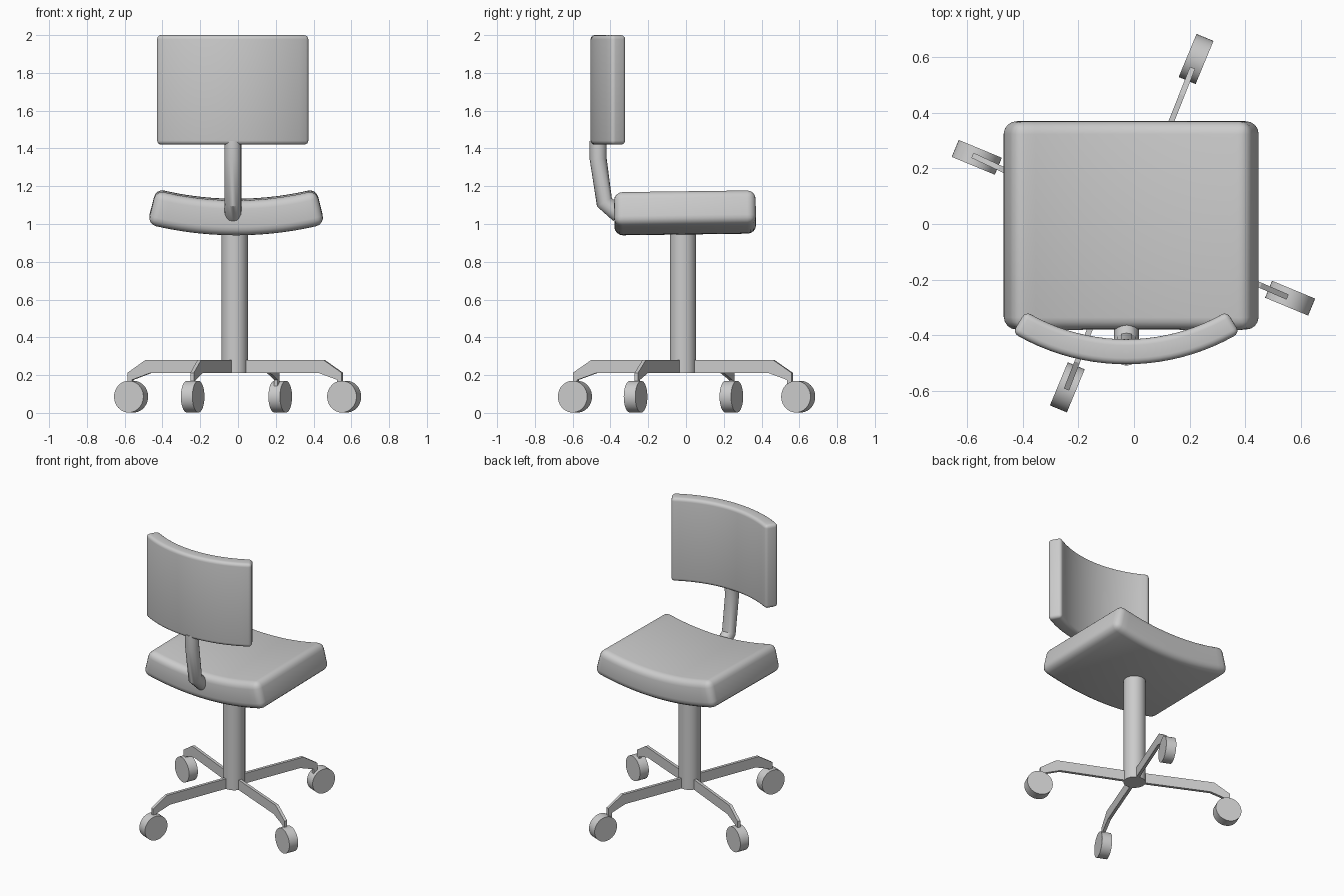
import bpy, bmesh
from math import sin, cos, pi, atan2
from mathutils import Matrix, Vector

if "Cube" in bpy.data.objects:
    bpy.data.objects.remove(bpy.data.objects["Cube"])


def finish(name, bm, smooth=True):
    bmesh.ops.recalc_face_normals(bm, faces=bm.faces[:])
    me = bpy.data.meshes.new(name)
    bm.to_mesh(me)
    bm.free()
    ob = bpy.data.objects.new(name, me)
    bpy.context.collection.objects.link(ob)
    if smooth:
        smooth_by_angle(ob)
    return ob


def smooth_by_angle(ob):
    bpy.ops.object.select_all(action='DESELECT')
    ob.select_set(True)
    bpy.context.view_layer.objects.active = ob
    bpy.ops.object.shade_smooth_by_angle(angle=0.6)


def curved_pad(name, length, depth, thick, bevel, radius, place, cuts=20):
    """Rounded slab, sliced along its length and bent around an arc."""
    bm = bmesh.new()
    bmesh.ops.create_cube(bm, size=1, matrix=Matrix.Diagonal((length, depth, thick, 1)))
    bmesh.ops.bevel(bm, geom=bm.edges[:], offset=bevel, segments=4, profile=0.5,
                    affect='EDGES')
    inner = length - 2 * bevel
    for i in range(1, cuts):
        bmesh.ops.bisect_plane(bm, geom=bm.verts[:] + bm.edges[:] + bm.faces[:],
                               plane_co=(-inner / 2 + inner * i / cuts, 0, 0),
                               plane_no=(1, 0, 0))
    for v in bm.verts:
        u, d, w = v.co
        r = radius - w
        v.co = place(r * sin(u / radius), d, radius - r * cos(u / radius))
    return finish(name, bm)


def cylinder(name, radius, depth, matrix, sides=40):
    bm = bmesh.new()
    bmesh.ops.create_cone(bm, cap_ends=True, segments=sides, radius1=radius,
                          radius2=radius, depth=depth, matrix=matrix)
    return finish(name, bm)


# Seat, curved up at both sides and tilted very slightly
tilt = Matrix.Rotation(0.013, 3, 'X')
curved_pad("seat", 0.902, 0.75, 0.185, 0.045, 1.8,
           lambda a, d, s: Vector((-0.01, -0.005, 1.037)) + tilt @ Vector((a, d, s)))

# Backrest, curved forward at both sides
curved_pad("backrest", 0.81, 0.58, 0.09, 0.022, 0.75,
           lambda a, d, s: Vector((a - 0.028, -0.46 + s, 1.71 + d)))

# Bent tube joining seat and backrest
cu = bpy.data.curves.new("back_support", 'CURVE')
cu.dimensions = '3D'
cu.bevel_depth = 0.045
cu.bevel_resolution = 6
cu.use_fill_caps = True
path = [(-0.465, 1.44), (-0.465, 1.345), (-0.432, 1.115), (-0.355, 1.05)]
sp = cu.splines.new('POLY')
sp.points.add(len(path) - 1)
for p, (y, z) in zip(sp.points, path):
    p.co = (-0.027, y, z, 1)
tube = bpy.data.objects.new("back_support", cu)
bpy.context.collection.objects.link(tube)
bpy.ops.object.select_all(action='DESELECT')
tube.select_set(True)
bpy.context.view_layer.objects.active = tube
bpy.ops.object.convert(target='MESH')
smooth_by_angle(bpy.context.view_layer.objects.active)

# Central column
hub = Vector((-0.018, -0.016, 0))
cylinder("column", 0.07, 0.76, Matrix.Translation(hub + Vector((0, 0, 0.59))))

# Four thin plate legs with a caster wheel each
profile = [(0, 0.21), (0, 0.28), (0.517, 0.28), (0.622, 0.212), (0.622, 0.12),
           (0.595, 0.12), (0.595, 0.175), (0.493, 0.21)]
wheels = [(0.562, -0.267), (0.2235, 0.594), (-0.566, 0.24), (-0.24, -0.588)]
for i, (wx, wy) in enumerate(wheels):
    aim = atan2(wy - hub.y, wx - hub.x)
    bm = bmesh.new()
    face = bm.faces.new([bm.verts.new((r, -0.01, z)) for r, z in profile])
    ext = bmesh.ops.extrude_face_region(bm, geom=[face])
    bmesh.ops.translate(bm, vec=(0, 0.02, 0),
                        verts=[g for g in ext['geom'] if isinstance(g, bmesh.types.BMVert)])
    bmesh.ops.transform(bm, matrix=Matrix.Translation(hub) @ Matrix.Rotation(aim, 4, 'Z'),
                        verts=bm.verts[:])
    finish(f"base_leg_{i + 1}", bm, smooth=False)
    turn = -pi / 8 + i * pi / 2
    cylinder(f"caster_wheel_{i + 1}", 0.084, 0.066,
             Matrix.Translation((wx, wy, 0.086)) @ Matrix.Rotation(turn, 4, 'Z')
             @ Matrix.Rotation(pi / 2, 4, 'X'))
